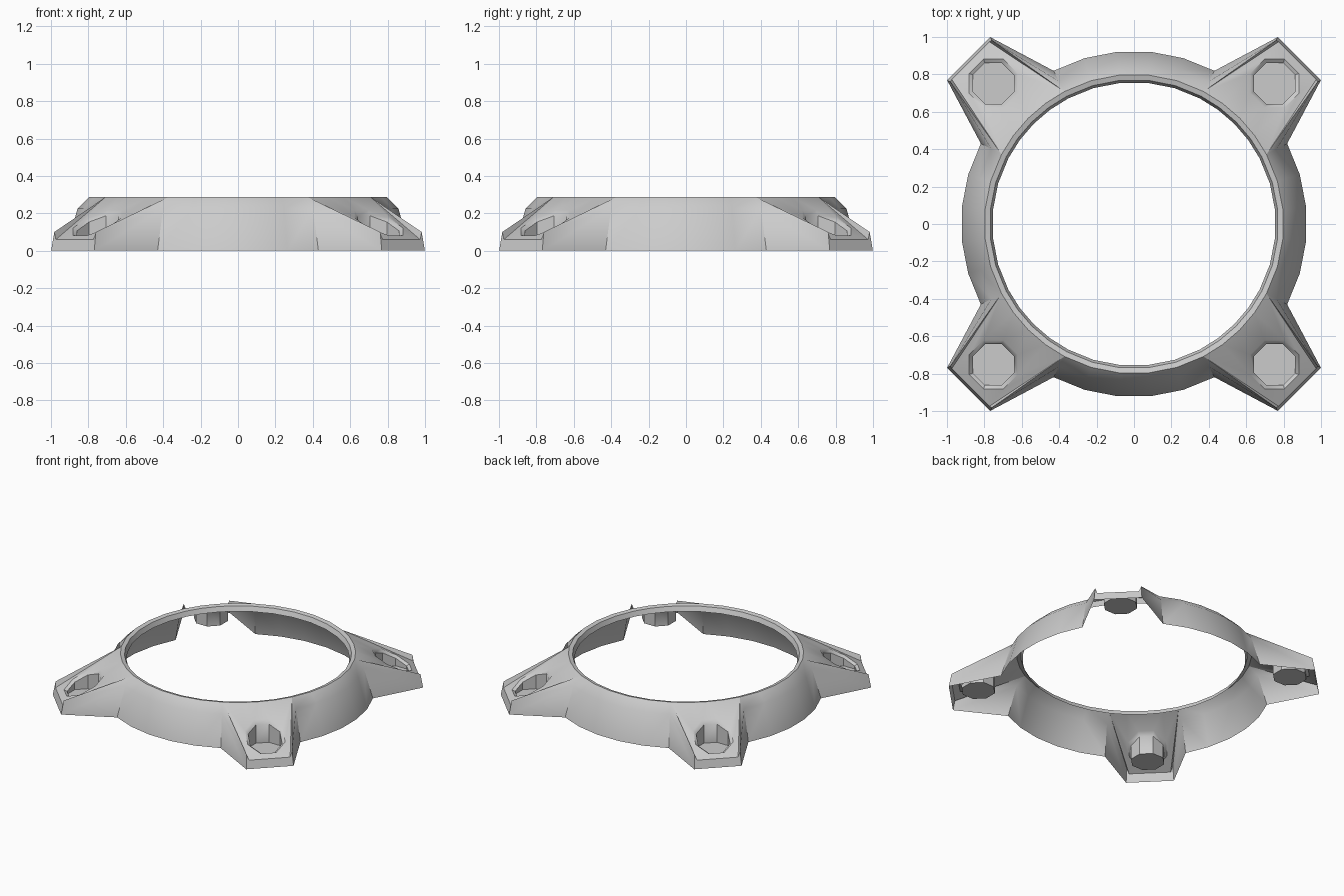
import bpy, bmesh, math
from mathutils import Vector

if "Cube" in bpy.data.objects:
    bpy.data.objects.remove(bpy.data.objects["Cube"])

bm = bmesh.new()
HALF = math.radians(17.3)          # half angle that one ear takes up on the ring


def polar(r, a, z):
    return Vector((r * math.cos(a), r * math.sin(a), z))


def steps(a, b, n):
    return [a + (b - a) * i / n for i in range(n + 1)]


def face(points):
    return bm.faces.new([bm.verts.new(p) for p in points])


def sweep(profile, angles):
    for a, b in zip(angles, angles[1:]):
        for (r0, z0), (r1, z1) in zip(profile, profile[1:]):
            face([polar(r0, a, z0), polar(r0, b, z0), polar(r1, b, z1), polar(r1, a, z1)])


WALL = [(0.925, 0), (0.862, 0.225), (0.80, 0.287)]
LIP = [(0.80, 0.287), (0.772, 0.28), (0.758, 0.245)]


def slope(u):
    return 0.287 + (u - 0.80) * (0.06 - 0.287) / (1.235 - 0.80)


def ear(ang):
    def P(u, v, z):
        c, s = math.cos(ang), math.sin(ang)
        return Vector((u * c - v * s, u * s + v * c, z))

    # sloping top with an octagonal opening
    arc = [polar(0.80, ang + t, 0.287) for t in steps(-HALF, HALF, 4)]
    outline = arc + [P(1.235, 0.142, 0.06), P(1.235, -0.142, 0.06)]
    turn = [math.pi / 8 + i * math.pi / 4 for i in range(8)]

    def octagon(r, z=None):
        pts = []
        for t in turn:
            u, v = 1.063 + r * math.cos(t), r * math.sin(t)
            pts.append(P(u, v, slope(u) if z is None else z))
        return pts

    top = octagon(0.14)
    edges = []
    for loop in (outline, top):
        vs = [bm.verts.new(p) for p in loop]
        edges += [bm.edges.new((vs[i], vs[i - 1])) for i in range(len(vs))]
    bmesh.ops.triangle_fill(bm, edges=edges, use_beauty=True, normal=(0, 0, 1))

    # bolt cup: short taper, straight wall, floor
    mid = [p + (q - p) * 0.99 for p, q in zip(top, octagon(0.118))]
    mid = [Vector((p.x, p.y, p.z - 0.02)) for p in mid]
    low = octagon(0.118, 0.05)
    for a, b in ((top, mid), (mid, low)):
        for i in range(8):
            face([a[i - 1], a[i], b[i], b[i - 1]])
    face(low)

    # side rims and side walls
    tips = []
    for s in (-1, 1):
        lip = polar(0.80, ang + s * HALF, 0.287)
        shoulder = polar(0.862, ang + s * HALF, 0.225)
        root = polar(0.925, ang + s * HALF, 0)
        tip, foot = P(1.232, s * 0.157, 0.10), P(1.25, s * 0.163, 0)
        inner = P(1.235, s * 0.142, 0.06)
        face([lip, shoulder, tip])
        face([lip, tip, inner])
        face([shoulder, root, foot, tip])
        tips.append([foot, tip, inner])
    # end wall
    face(tips[0] + tips[1][::-1])


for k in range(4):
    d = math.pi / 4 + k * math.pi / 2
    sweep(LIP, steps(d - HALF, d + HALF, 4))
    open_span = steps(d + HALF, d + math.pi / 2 - HALF, 5)
    sweep(WALL, open_span)
    sweep(LIP, open_span)
    ear(d)

# join the sheet into one shell
bmesh.ops.remove_doubles(bm, verts=bm.verts[:], dist=0.0005)
bmesh.ops.recalc_face_normals(bm, faces=bm.faces[:])
if sum(f.normal.z * f.calc_area() for f in bm.faces) < 0:
    bmesh.ops.reverse_faces(bm, faces=bm.faces[:])
mesh = bpy.data.meshes.new("mounting_ring")
bm.to_mesh(mesh)
bm.free()
ring = bpy.data.objects.new("mounting_ring", mesh)
bpy.context.collection.objects.link(ring)
bpy.context.view_layer.objects.active = ring
ring.select_set(True)
bpy.ops.object.shade_smooth_by_angle(angle=math.radians(35))
